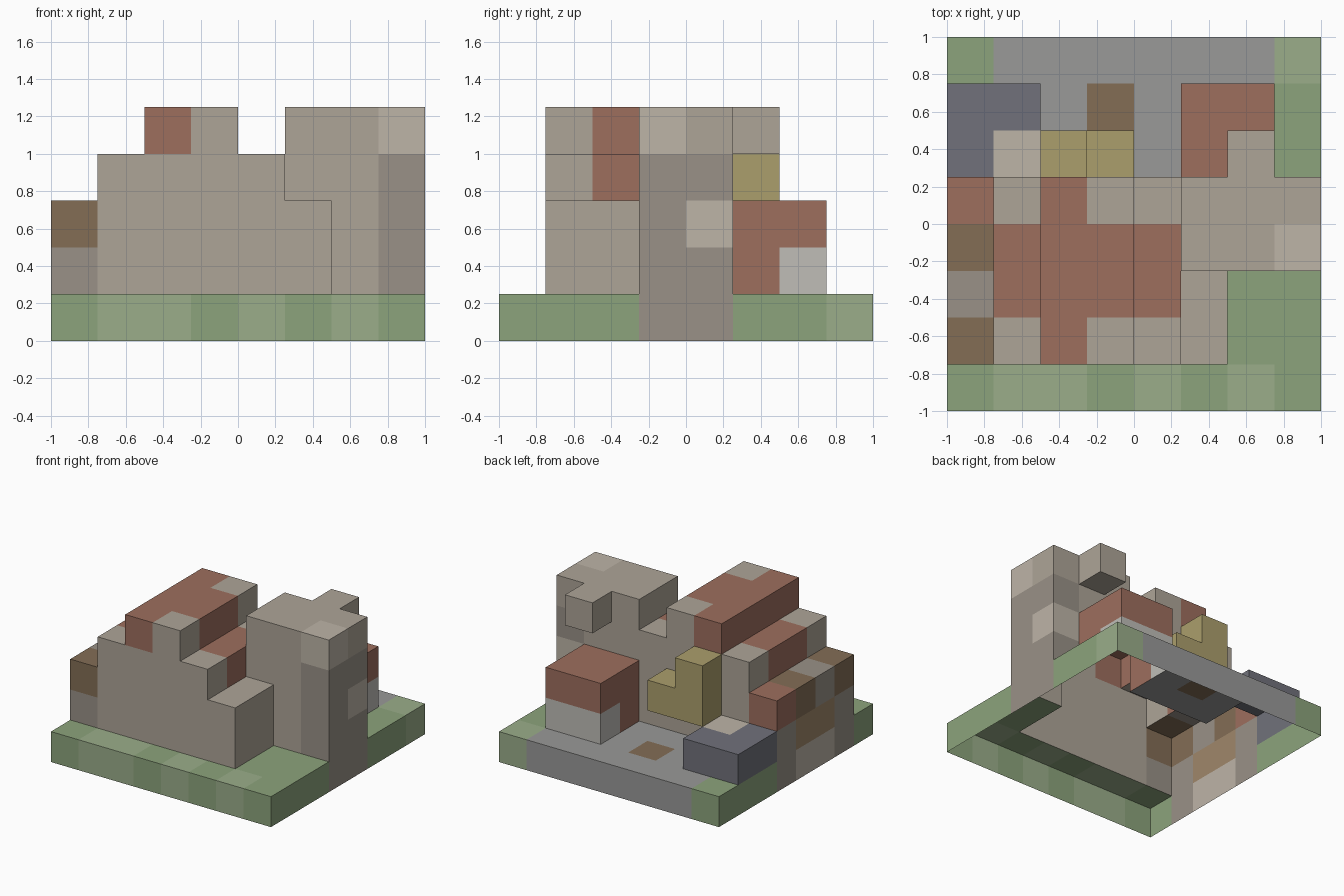
import bpy, bmesh

if "Cube" in bpy.data.objects:
    bpy.data.objects.remove(bpy.data.objects["Cube"])

CELL = 0.25
# colours as seen on screen, 0-255
COLOURS = {
    "stone": (172, 163, 150), "dark_stone": (152, 144, 134), "light_stone": (188, 179, 166),
    "brick": (156, 110, 94), "timber": (130, 109, 86), "tan": (158, 134, 106),
    "grass": (139, 162, 123), "light_grass": (153, 172, 137), "paving": (152, 152, 151),
    "slate": (112, 113, 122), "straw": (170, 157, 108), "plaster": (190, 188, 182),
}


def material(name):
    m = bpy.data.materials.get(name)
    if not m:
        m = bpy.data.materials.new(name)
        m.diffuse_color = [(c / 255) ** 2.2 for c in COLOURS[name]] + [1]
        m.use_nodes = True
        m.node_tree.nodes["Principled BSDF"].inputs["Base Color"].default_value = m.diffuse_color
    return m


cells = {}  # (i, j, k) -> [part, colour]


def span(x, y, z):
    return [(i, j, k) for i in range(*x) for j in range(*y) for k in range(*z)]


def block(part, colour, x, y, z):
    for c in span(x, y, z):
        cells[c] = [part, colour]


def paint(colour, x, y, z):
    for c in span(x, y, z):
        if c in cells:
            cells[c][1] = colour


# ground: lawn with a paved yard at the back
block("lawn", "grass", (0, 8), (0, 8), (0, 1))
for x in ((1, 3), (4, 5), (6, 7)):
    paint("light_grass", x, (0, 1), (0, 1))
paint("light_grass", (7, 8), (7, 8), (0, 1))
block("paved_yard", "paving", (1, 7), (7, 8), (0, 1))
block("paved_yard", "paving", (2, 5), (5, 7), (0, 1))
paint("timber", (3, 4), (6, 7), (0, 1))

# stepped main house
block("main_house", "stone", (1, 5), (1, 5), (0, 4))
block("main_house", "stone", (2, 4), (1, 5), (4, 5))
block("side_step", "stone", (5, 6), (1, 3), (0, 3))
paint("brick", (1, 2), (2, 4), (3, 4))
paint("brick", (4, 5), (2, 4), (3, 4))
paint("brick", (2, 4), (2, 4), (4, 5))
paint("brick", (2, 3), (1, 5), (4, 5))

# low lean-to on the left
block("lean_to", "dark_stone", (0, 1), (1, 5), (0, 3))
paint("light_stone", (0, 1), (2, 4), (0, 1))
paint("tan", (0, 1), (2, 4), (1, 2))
paint("timber", (0, 1), (1, 2), (2, 3))
paint("timber", (0, 1), (3, 4), (2, 3))
paint("brick", (0, 1), (4, 5), (2, 3))

# tower with an overhanging bay
block("tower", "stone", (5, 8), (3, 5), (0, 5))
paint("dark_stone", (7, 8), (3, 5), (0, 4))
paint("light_stone", (7, 8), (3, 4), (4, 5))
paint("light_stone", (7, 8), (4, 5), (2, 3))
block("tower_bay", "stone", (6, 7), (5, 6), (4, 5))

# small brick-roofed shed
block("shed", "plaster", (5, 7), (6, 7), (1, 2))
block("shed", "brick", (5, 7), (5, 6), (1, 2))
block("shed", "brick", (5, 7), (5, 7), (2, 3))

# slate platform and hanging straw awning
block("slate_platform", "slate", (0, 2), (5, 7), (1, 2))
paint("light_stone", (1, 2), (5, 6), (1, 2))
block("awning", "straw", (2, 4), (5, 6), (2, 3))
block("awning", "straw", (2, 3), (5, 6), (3, 4))

# face direction -> corner offsets, wound to face outward
SIDES = {
    (1, 0, 0): ((1, 0, 0), (1, 1, 0), (1, 1, 1), (1, 0, 1)),
    (-1, 0, 0): ((0, 0, 0), (0, 0, 1), (0, 1, 1), (0, 1, 0)),
    (0, 1, 0): ((0, 1, 0), (0, 1, 1), (1, 1, 1), (1, 1, 0)),
    (0, -1, 0): ((0, 0, 0), (1, 0, 0), (1, 0, 1), (0, 0, 1)),
    (0, 0, 1): ((0, 0, 1), (1, 0, 1), (1, 1, 1), (0, 1, 1)),
    (0, 0, -1): ((0, 0, 0), (0, 1, 0), (1, 1, 0), (1, 0, 0)),
}


def build(part):
    """Outer skin of one part: only exposed cell sides, open underneath."""
    mesh = bpy.data.meshes.new(part)
    bm = bmesh.new()
    slots = []
    for c, (owner, colour) in cells.items():
        if owner != part:
            continue
        if colour not in slots:
            slots.append(colour)
            mesh.materials.append(material(colour))
        for d, corners in SIDES.items():
            n = tuple(a + b for a, b in zip(c, d))
            if n in cells or n[2] < 0:
                continue
            f = bm.faces.new([bm.verts.new(((c[0] + o[0]) * CELL - 1,
                                            (c[1] + o[1]) * CELL - 1,
                                            (c[2] + o[2]) * CELL)) for o in corners])
            f.material_index = slots.index(colour)
    bmesh.ops.remove_doubles(bm, verts=bm.verts, dist=0.001)
    bm.to_mesh(mesh)
    bm.free()
    bpy.context.collection.objects.link(bpy.data.objects.new(part, mesh))


for part in dict.fromkeys(p for p, _ in cells.values()):
    build(part)
